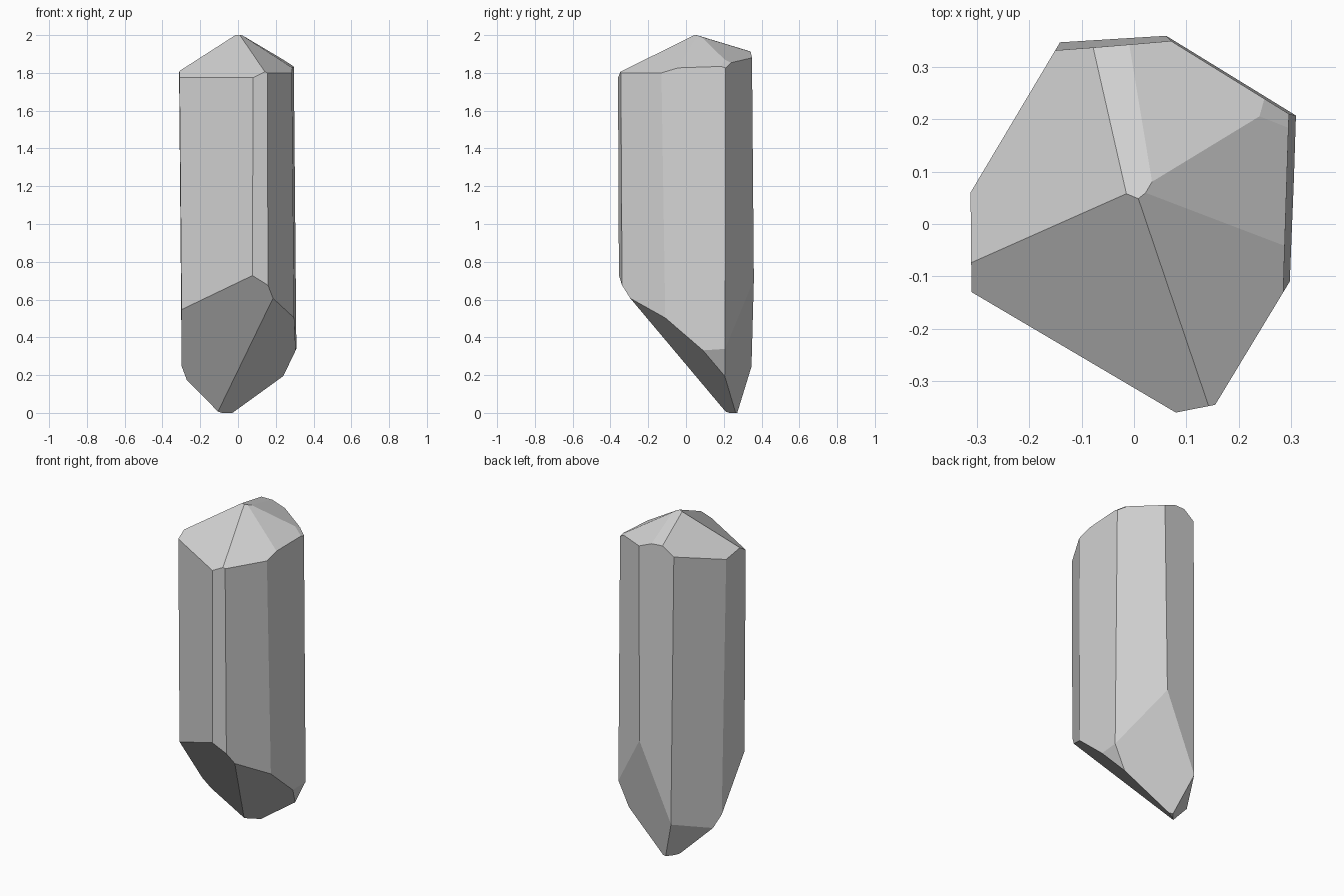
import bpy
import bmesh
from mathutils import Vector

default_cube = bpy.data.objects.get("Cube")
if default_cube:
    bpy.data.objects.remove(default_cube, do_unlink=True)

# Crystal shaft outline near the top: x, y and the outward lean
# (per unit of descent) of the side that starts at that corner
OUTLINE_HEIGHT = 1.8
OUTLINE = [
    (-.31, -.13, -.002),
    (.08, -.36, -.005),
    (.155, -.345, 0),
    (.285, -.13, .009),
    (.296, .21, .003),
    (.07, .35, .009),
    (-.15, .332, 0),
    (-.312, .06, -.009),
]

# Facets as planes: height at the centre, slope along x, slope along y
CROWN_FACETS = [
    (1.969, .366, .62),
    (1.991, -.525, .318),
    (2.009, -.626, .053),
    (2.034, -.371, -.366),
    (2.017, -.016, -.307),
    (2.018, .705, -.143),
    (2.103, -.75, -.26),
]
ROOT_FACETS = [
    (.261, -.338, -1.384),
    (.248, .532, -.882),
    (-1.396, 1.914, 5.52),
    (-.44, -1.65, 1.3),
    (-.304, 2.08, 0),
    (0, 0, 0),
]


def slice_off(bm, point, normal):
    """Remove everything on the normal side of a plane and cap the cut."""
    geometry = bm.verts[:] + bm.edges[:] + bm.faces[:]
    cut = bmesh.ops.bisect_plane(bm, geom=geometry, dist=1e-6, plane_co=point,
                                 plane_no=normal, clear_outer=True)
    rim = [item for item in cut["geom_cut"]
           if isinstance(item, bmesh.types.BMEdge)]
    if rim:
        bmesh.ops.contextual_create(bm, geom=rim)


def make_material(name, rgb):
    material = bpy.data.materials.new(name)
    material.use_nodes = True
    color = (*rgb, 1)
    material.diffuse_color = color
    shader = next(node for node in material.node_tree.nodes
                  if node.type == "BSDF_PRINCIPLED")
    shader.inputs["Base Color"].default_value = color
    return material


# Rough block to be cut
bm = bmesh.new()
bmesh.ops.create_cube(bm, size=6)

# Shaft sides
for start, end in zip(OUTLINE, OUTLINE[1:] + OUTLINE[:1]):
    corner = Vector((start[0], start[1], OUTLINE_HEIGHT))
    along = Vector((end[0] - start[0], end[1] - start[1], 0)).normalized()
    slice_off(bm, corner, Vector((along.y, -along.x, start[2])))

# Pointed crown
for height, slope_x, slope_y in CROWN_FACETS:
    slice_off(bm, Vector((0, 0, height)), Vector((-slope_x, -slope_y, 1)))

# Slanted root
for height, slope_x, slope_y in ROOT_FACETS:
    slice_off(bm, Vector((0, 0, height)), Vector((slope_x, slope_y, -1)))

bmesh.ops.remove_doubles(bm, verts=bm.verts, dist=1e-4)
bmesh.ops.recalc_face_normals(bm, faces=bm.faces)

mesh = bpy.data.meshes.new("crystal")
bm.to_mesh(mesh)
bm.free()
mesh.materials.append(make_material("pale grey stone", (.66, .66, .66)))
crystal = bpy.data.objects.new("crystal", mesh)
bpy.context.collection.objects.link(crystal)
